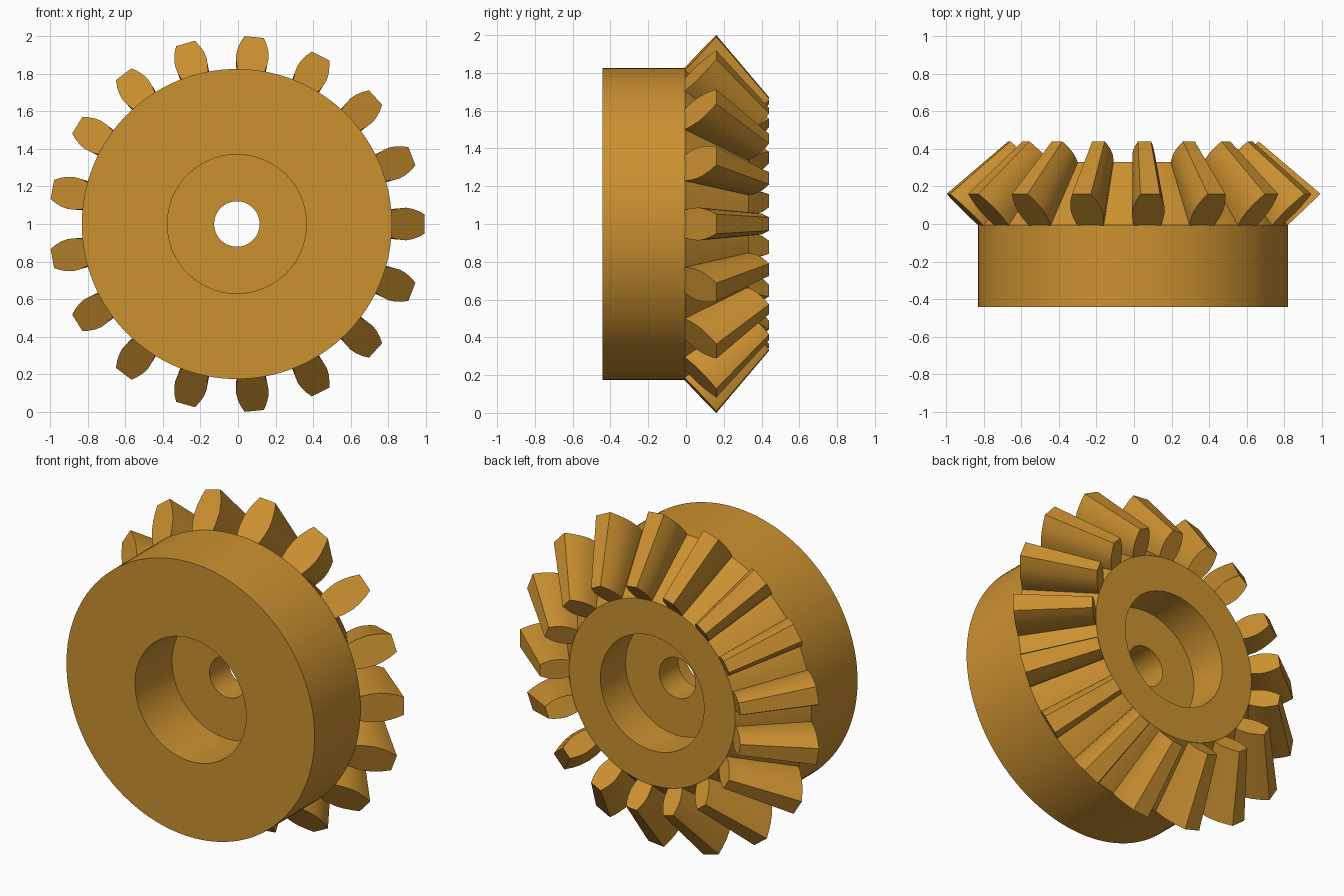
import bpy, bmesh, math

if "Cube" in bpy.data.objects:
    bpy.data.objects.remove(bpy.data.objects["Cube"])

TEETH = 17
CX, CZ = -0.006, 1.0          # gear axis runs along y through here
APEX_Y = 1.008                # tip of the pitch cone
FRONT_SCALE = 0.67            # small end of each tooth relative to the large end

brass = bpy.data.materials.new("brass")
brass.diffuse_color = (0.604, 0.283, 0.03, 1)
brass.use_nodes = True
brass.node_tree.nodes["Principled BSDF"].inputs["Base Color"].default_value = brass.diffuse_color


def finish(bm, name):
    bmesh.ops.recalc_face_normals(bm, faces=bm.faces)
    mesh = bpy.data.meshes.new(name)
    bm.to_mesh(mesh)
    bm.free()
    mesh.materials.append(brass)
    ob = bpy.data.objects.new(name, mesh)
    bpy.context.collection.objects.link(ob)
    bpy.ops.object.select_all(action='DESELECT')
    bpy.context.view_layer.objects.active = ob
    ob.select_set(True)
    bpy.ops.object.shade_smooth_by_angle(angle=math.radians(20))
    return ob


def polar(r, side, y, a):
    """Point at radius r, sideways offset and depth y, turned to angle a."""
    return (CX + r * math.cos(a) - side * math.sin(a), y,
            CZ + r * math.sin(a) + side * math.cos(a))


# Gear body: hub, root cone, recesses on both faces and bore (radius, y)
profile = [(0.121, -0.09), (0.37, -0.09), (0.37, -0.443), (0.826, -0.443),
           (0.826, -0.005), (0.553, 0.33), (0.345, 0.33), (0.345, 0.09),
           (0.121, 0.09)]
SEG = 128
bm = bmesh.new()
rings = [[bm.verts.new(polar(r, 0, y, 2 * math.pi * i / SEG)) for r, y in profile]
         for i in range(SEG)]
n = len(profile)
for i in range(SEG):
    a, b = rings[i], rings[(i + 1) % SEG]
    for k in range(n):
        j = (k + 1) % n
        bm.faces.new((a[k], a[j], b[j], b[k]))
finish(bm, "gear_body")

# Teeth: rounded flank section (radius, half width) tapering toward the apex
flank = [(0.80, 0.066), (0.826, 0.074), (0.86, 0.083), (0.90, 0.087),
         (0.935, 0.081), (0.97, 0.068), (1.0, 0.052)]
section = flank + [(r, -w) for r, w in reversed(flank)]
bm = bmesh.new()
for t in range(TEETH):
    a = 2 * math.pi * t / TEETH
    ends = []
    for s in (1.0, FRONT_SCALE):
        loop = []
        for r, w in section:
            y = -0.005 + (r - 0.826) * 0.95      # back cone
            loop.append(bm.verts.new(polar(r * s, w * s, APEX_Y + (y - APEX_Y) * s, a)))
        ends.append(loop)
    big, small = ends
    bm.faces.new(big)
    bm.faces.new(small[::-1])
    m = len(section)
    for k in range(m):
        j = (k + 1) % m
        bm.faces.new((big[k], small[k], small[j], big[j]))
finish(bm, "gear_teeth")
